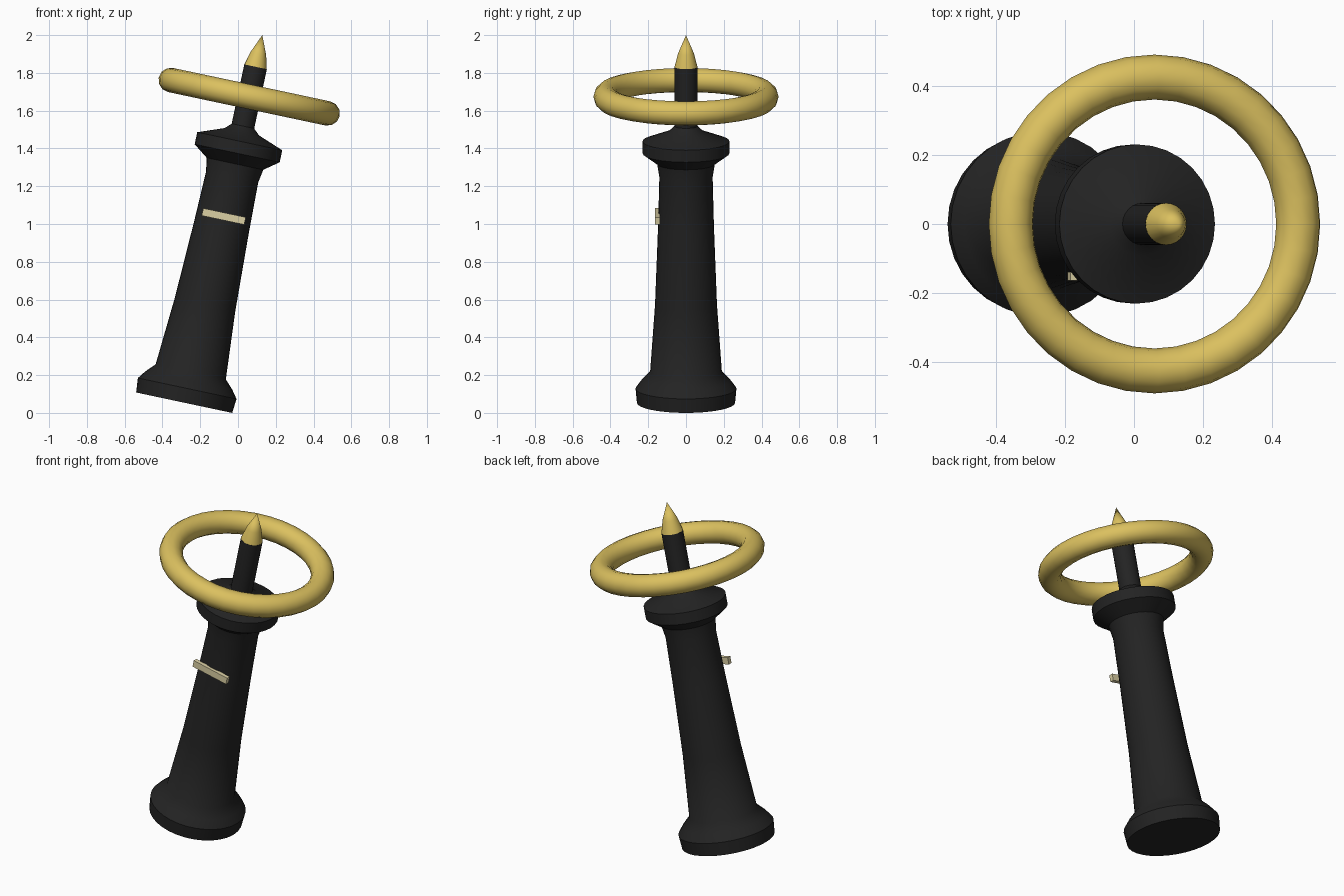
import bpy, bmesh, math
from mathutils import Matrix

cube = bpy.data.objects.get("Cube")
if cube:
    bpy.data.objects.remove(cube, do_unlink=True)

# The whole model leans to its left about the base centre
LEAN = Matrix.Translation((-0.285, 0, 0.054)) @ Matrix.Rotation(math.radians(12), 4, 'Y')


def material(name, rgb):
    mat = bpy.data.materials.new(name)
    mat.use_nodes = True
    mat.diffuse_color = (*rgb, 1)
    mat.node_tree.nodes["Principled BSDF"].inputs["Base Color"].default_value = (*rgb, 1)
    return mat


def add_object(name, bm, mat, smooth_angle=None):
    bmesh.ops.recalc_face_normals(bm, faces=bm.faces)
    mesh = bpy.data.meshes.new(name)
    bm.to_mesh(mesh)
    bm.free()
    mesh.materials.append(mat)
    obj = bpy.data.objects.new(name, mesh)
    bpy.context.collection.objects.link(obj)
    obj.matrix_world = LEAN
    if smooth_angle:
        bpy.ops.object.select_all(action='DESELECT')
        obj.select_set(True)
        bpy.context.view_layer.objects.active = obj
        bpy.ops.object.shade_smooth_by_angle(angle=math.radians(smooth_angle))
    return obj


def lathe(name, profile, mat, sides=32, closed=False, smooth_angle=40):
    """Spin a list of (radius, height) points around the model's axis."""
    bm = bmesh.new()
    verts = [bm.verts.new((r, 0, z)) for r, z in profile]
    pairs = list(zip(verts, verts[1:] + verts[:1]))
    edges = [bm.edges.new(p) for p in (pairs if closed else pairs[:-1])]
    bmesh.ops.spin(bm, geom=verts + edges, cent=(0, 0, 0), axis=(0, 0, 1),
                   angle=math.tau, steps=sides, use_merge=True)
    bmesh.ops.remove_doubles(bm, verts=bm.verts, dist=0.0001)
    return add_object(name, bm, mat, smooth_angle)


black = material("black", (0.017, 0.017, 0.017))
gold = material("gold", (0.71, 0.53, 0.115))
cream = material("pale cream", (0.71, 0.63, 0.37))

# Handle: flared base, tapering grip and collar
lathe("handle", [(0, 0), (0.26, 0), (0.267, 0.077), (0.235, 0.12), (0.19, 0.167),
                 (0.164, 0.53), (0.148, 0.95), (0.141, 1.22), (0.153, 1.293),
                 (0.23, 1.35), (0.23, 1.415), (0.092, 1.467),
                 (0.06, 1.498), (0, 1.498)], black)

# Spindle with a pointed gold tip
lathe("spindle", [(0, 1.47), (0.061, 1.47), (0.061, 1.818), (0, 1.818)], black, 24)
lathe("pointed_tip", [(0, 1.816), (0.061, 1.816), (0.042, 1.89), (0, 1.99)], gold, 24)

# Floating ring around the spindle
tube = [(0.425 + 0.065 * math.cos(a), 1.656 + 0.065 * math.sin(a))
        for a in (math.tau * i / 12 for i in range(12))]
lathe("ring", tube, gold, 36, closed=True)

# Small bar across the front of the grip
bm = bmesh.new()
bmesh.ops.create_cube(bm, size=1, matrix=Matrix.Translation((0, -0.151, 1.008))
                      @ Matrix.Diagonal((0.23, 0.025, 0.04, 1)))
add_object("front_bar", bm, cream)
